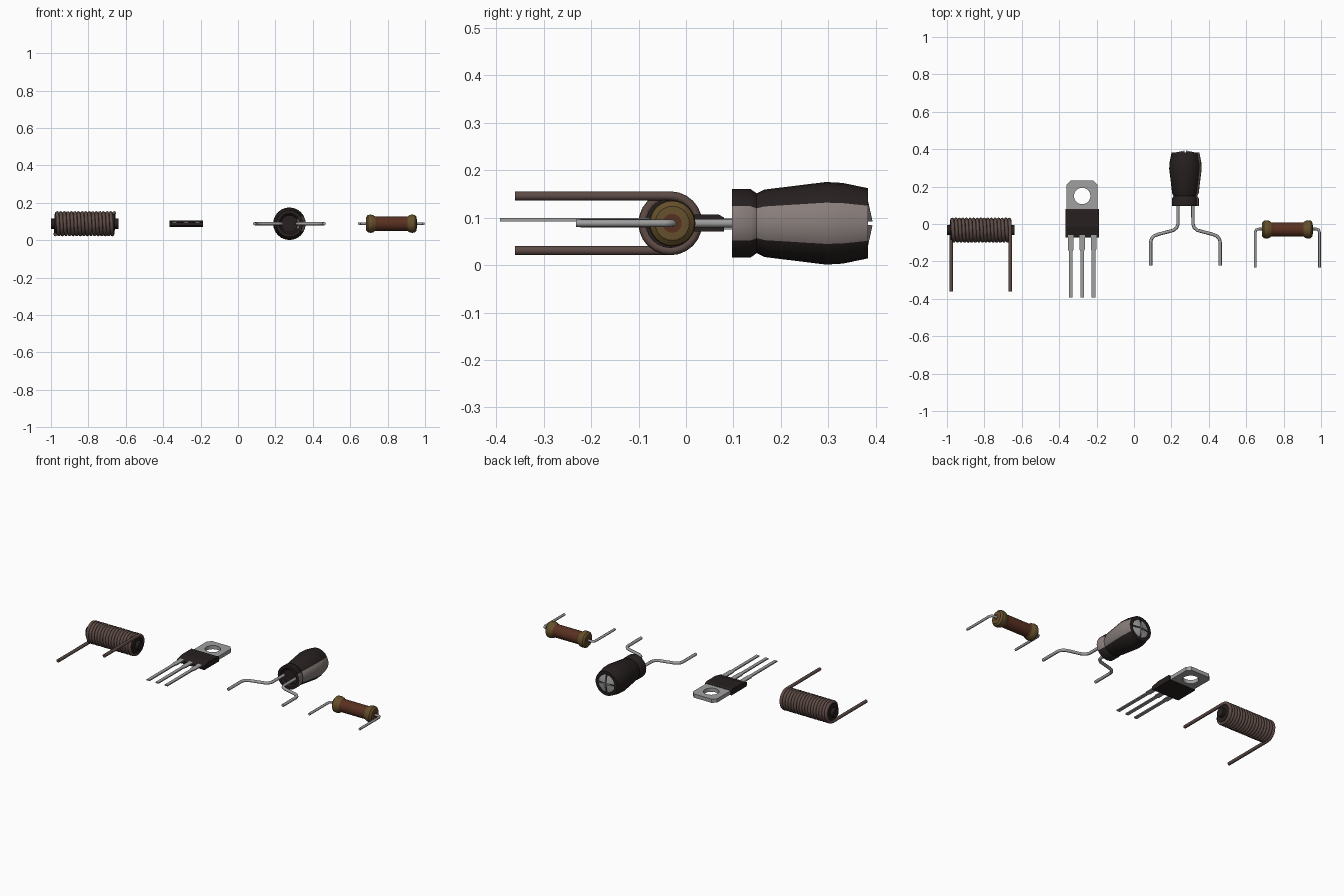
import bpy, bmesh
from math import sin, cos, pi, tau, degrees, atan2

if "Cube" in bpy.data.objects:
    bpy.data.objects.remove(bpy.data.objects["Cube"])

def mat(name, r, g, b):
    m = bpy.data.materials.new(name)
    m.diffuse_color = (r, g, b, 1)
    m.use_nodes = True
    m.node_tree.nodes["Principled BSDF"].inputs["Base Color"].default_value = m.diffuse_color
    return m

COPPER = mat("copper", 0.11, 0.07, 0.06)
BLACK = mat("black", 0.02, 0.014, 0.014)
METAL = mat("metal", 0.35, 0.35, 0.35)
STRIPE = mat("stripe", 0.25, 0.21, 0.2)
RED = mat("red_brown", 0.10, 0.03, 0.015)
GOLD = mat("gold", 0.13, 0.08, 0.025)
Z = 0.088

def finish(name, bm, mats, smooth=True):
    bmesh.ops.remove_doubles(bm, verts=bm.verts, dist=1e-5)
    bmesh.ops.recalc_face_normals(bm, faces=bm.faces)
    me = bpy.data.meshes.new(name)
    bm.to_mesh(me)
    bm.free()
    ob = bpy.data.objects.new(name, me)
    bpy.context.collection.objects.link(ob)
    for m in mats:
        me.materials.append(m)
    if smooth:
        bpy.ops.object.select_all(action='DESELECT')
        ob.select_set(True)
        bpy.context.view_layer.objects.active = ob
        bpy.ops.object.shade_smooth_by_angle(angle=pi / 5)
    return ob

def lathe(name, prof, axis, centre, mats, pick=lambda a, t: 0, n=24):
    """prof = (position along axis, radius); pick chooses material slot"""
    bm = bmesh.new()
    rings = []
    for t, r in prof:
        ring = []
        for i in range(n):
            u, v = r * cos(tau * i / n), r * sin(tau * i / n)
            p = (t, centre[0] + u, centre[1] + v) if axis == 'X' else (centre[0] + u, t, centre[1] + v)
            ring.append(bm.verts.new(p))
        rings.append(ring)
    for k in range(len(rings) - 1):
        for i in range(n):
            j = (i + 1) % n
            f = bm.faces.new((rings[k][i], rings[k][j], rings[k + 1][j], rings[k + 1][i]))
            f.material_index = pick(tau * (i + 0.5) / n, (prof[k][0] + prof[k + 1][0]) / 2)
    bm.faces.new(rings[0])
    bm.faces.new(rings[-1])
    return finish(name, bm, mats)

def wire(name, pts, r, m):
    cu = bpy.data.curves.new(name, 'CURVE')
    cu.dimensions = '3D'
    cu.bevel_depth = r
    cu.bevel_resolution = 2
    cu.use_fill_caps = True
    s = cu.splines.new('POLY')
    s.points.add(len(pts) - 1)
    for p, c in zip(s.points, pts):
        p.co = (*c, 1)
    cu.materials.append(m)
    ob = bpy.data.objects.new(name, cu)
    bpy.context.collection.objects.link(ob)
    bpy.ops.object.select_all(action='DESELECT')
    ob.select_set(True)
    bpy.context.view_layer.objects.active = ob
    bpy.ops.object.convert(target='MESH')

def prism(name, pts, d, m):
    """extrude a closed 3D outline by vector d"""
    bm = bmesh.new()
    f = bm.faces.new([bm.verts.new(p) for p in pts])
    new = bmesh.ops.extrude_face_region(bm, geom=[f], use_keep_orig=True)
    bmesh.ops.translate(bm, vec=d, verts=[v for v in new['geom'] if isinstance(v, bmesh.types.BMVert)])
    return finish(name, bm, [m], False)

# inductor: copper winding with two leads around a dark core
y0, R, turns, x0, x1 = -0.033, 0.0575, 16.5, -0.977, -0.662
pts = [(x0, -0.36, Z - R)]
N = int(turns * 24)
for i in range(N + 1):
    a = -pi / 2 + tau * turns * i / N
    pts.append((x0 + (x1 - x0) * i / N, y0 + R * cos(a), Z + R * sin(a)))
pts.append((x1, -0.36, Z + R))
wire("inductor_winding", pts, 0.0098, COPPER)
lathe("inductor_core", [(-1, 0.027), (-0.98, 0.027), (-0.98, 0.052), (-0.66, 0.052), (-0.66, 0.027), (-0.64, 0.027)],
      'X', (y0, Z), [BLACK])

# transistor: moulded body, three stepped pins
tx = -0.277
body = [(-0.072, 0.078), (-0.072, 0.094), (-0.02, 0.106), (0.07, 0.106), (0.08, 0.1), (0.08, 0.071), (-0.06, 0.071)]
prism("transistor_body", [(tx - 0.09, y, z) for y, z in body], (0.18, 0, 0), BLACK)
for k, dx in enumerate((-0.061, 0, 0.061)):
    half = [(0.015, -0.06), (0.015, -0.135), (0.010, -0.145), (0.010, -0.392)]
    outline = half + [(-x, y) for x, y in reversed(half)]
    prism(f"transistor_pin_{k + 1}", [(tx + dx + x, y, 0.092) for x, y in outline], (0, 0, 0.007), METAL)

# transistor tab: plate with clipped corners and a round hole, bridged loop to loop
hy, hr, n = 0.15, 0.044, 32
def edge_point(a):
    """point where a ray from the hole centre leaves the clipped plate"""
    c, s = cos(a), sin(a)
    lim = [0.083 / abs(c) if abs(c) > 1e-6 else 9, (0.082 if s > 0 else 0.08) / abs(s) if abs(s) > 1e-6 else 9]
    if s > 0:
        lim.append(0.143 / (abs(c) + s))
    return min(lim) * c, min(lim) * s
corners = [(0.083, 0.06), (0.061, 0.082), (-0.061, 0.082), (-0.083, 0.06), (-0.083, -0.08), (0.083, -0.08)]
angs = sorted([tau * i / n + 0.01 for i in range(n)] + [atan2(y, x) % tau for x, y in corners])
bm = bmesh.new()
loops = []
for z in (0.075, 0.098):
    outer = [bm.verts.new((tx + edge_point(a)[0], hy + edge_point(a)[1], z)) for a in angs]
    inner = [bm.verts.new((tx + hr * cos(a), hy + hr * sin(a), z)) for a in angs]
    loops += [outer, inner]
lo, li, uo, ui = loops
for A, B in ((lo, li), (li, ui), (ui, uo), (uo, lo)):
    for i in range(len(angs)):
        j = (i + 1) % len(angs)
        bm.faces.new((A[i], A[j], B[j], B[i]))
finish("transistor_tab", bm, [METAL])

# capacitor: sleeved can with a pale side stripe
cx = 0.275
prof = [(0.11, 0.045), (0.097, 0.055), (0.097, 0.072), (0.136, 0.072), (0.149, 0.063), (0.165, 0.071),
        (0.295, 0.087), (0.33, 0.085), (0.383, 0.074), (0.383, 0.056), (0.376, 0.054)]
lathe("capacitor_can", prof, 'Y', (cx, Z), [BLACK, STRIPE],
      lambda a, t: 1 if cos(a) > cos(pi / 6) and 0.097 < t < 0.383 else 0)

# capacitor vent: four raised petals
for k in range(4):
    a0 = k * pi / 2 + 0.07
    ring = [(0.054 * cos(a0 + i * 0.2862), 0.054 * sin(a0 + i * 0.2862)) for i in range(6)]
    mid = a0 + 0.7155
    tip = (0.006 * cos(mid), 0.006 * sin(mid))
    bm = bmesh.new()
    rim = [bm.verts.new((cx + x, 0.382, Z + z)) for x, z in ring]
    top = bm.verts.new((cx + tip[0], 0.393, Z + tip[1]))
    low = bm.verts.new((cx + tip[0], 0.376, Z + tip[1]))
    for i in range(5):
        bm.faces.new((top, rim[i], rim[i + 1]))
        bm.faces.new((low, rim[i + 1], rim[i]))
    bm.faces.new((top, low, rim[0]))
    bm.faces.new((top, rim[-1], low))
    finish(f"capacitor_vent_{k + 1}", bm, [METAL], False)

# capacitor and resistor leads, mirrored about each body
cap_path = [(0.04, 0.115), (0.04, 0.0), (0.047, -0.02), (0.065, -0.034), (0.145, -0.055), (0.168, -0.064),
            (0.182, -0.08), (0.186, -0.1), (0.186, -0.222)]
res_path = [(0.12, -0.027), (0.153, -0.027), (0.166, -0.031), (0.172, -0.045), (0.172, -0.232)]
rx = 0.82
for side, s in (("left", -1), ("right", 1)):
    wire(f"capacitor_lead_{side}", [(cx + s * x, y, Z) for x, y in cap_path], 0.009, METAL)
    wire(f"resistor_lead_{side}", [(rx + s * x, y, Z) for x, y in res_path], 0.0075, METAL)

# resistor: waisted body with rounded gold end caps
half = [(0.136, 0.02), (0.135, 0.036), (0.125, 0.047), (0.11, 0.049), (0.097, 0.046), (0.086, 0.038), (0.07, 0.038)]
prof = [(rx - t, r) for t, r in half] + [(rx + t, r) for t, r in reversed(half)]
lathe("resistor_body", prof, 'X', (-0.029, Z), [RED, GOLD], lambda a, t: 1 if abs(t - rx) > 0.09 else 0)
